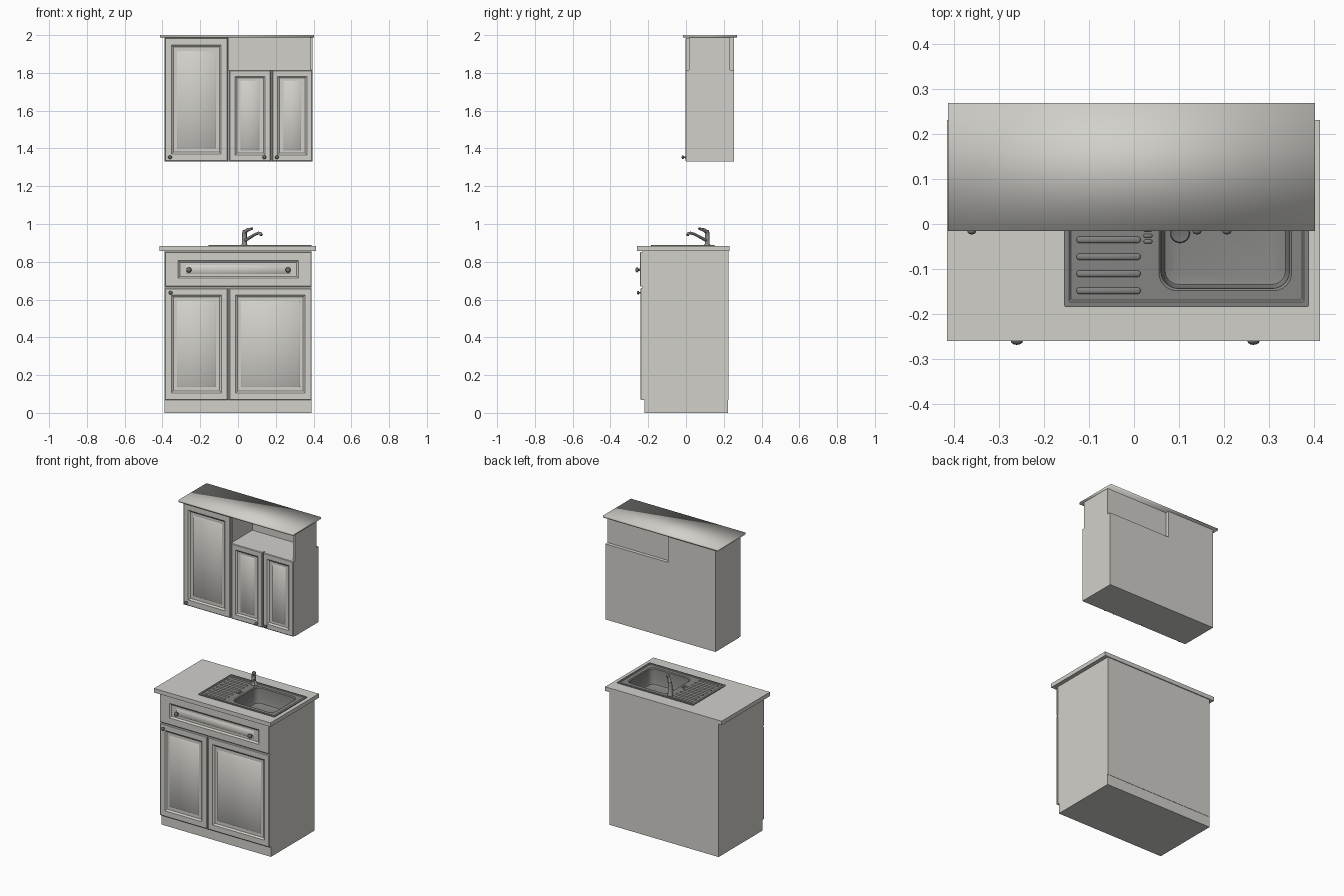
import bpy, math

if "Cube" in bpy.data.objects:
    bpy.data.objects.remove(bpy.data.objects["Cube"])

def material(name, rgb):
    m = bpy.data.materials.new(name)
    m.diffuse_color = (*rgb, 1)
    m.use_nodes = True
    m.node_tree.nodes["Principled BSDF"].inputs["Base Color"].default_value = m.diffuse_color
    return m

CREAM = material("off_white_panel", (0.64, 0.63, 0.59))
STEEL = material("sink_steel", (0.23, 0.23, 0.225))
DARK = material("dark_metal", (0.16, 0.16, 0.16))

def make(name, verts, faces, mat, smooth=None):
    me = bpy.data.meshes.new(name)
    me.from_pydata(verts, [], faces)
    me.materials.append(mat)
    if smooth is not None:
        for p in me.polygons:
            p.use_smooth = True
        me.set_sharp_from_angle(angle=math.radians(smooth))
    ob = bpy.data.objects.new(name, me)
    bpy.context.collection.objects.link(ob)
    return ob

def loft(name, rings, mat, start=True, end=True, smooth=None):
    n = len(rings[0])
    verts = [p for r in rings for p in r]
    faces = []
    for k in range(len(rings) - 1):
        a, b = k * n, (k + 1) * n
        for i in range(n):
            j = (i + 1) % n
            faces.append((a + i, a + j, b + j, b + i))
    if start:
        faces.append(tuple(reversed(range(n))))
    if end:
        faces.append(tuple(range(len(verts) - n, len(verts))))
    return make(name, verts, faces, mat, smooth)

def rect(x0, x1, y0, y1, z):
    return [(x0, y0, z), (x1, y0, z), (x1, y1, z), (x0, y1, z)]

def box(name, x0, x1, y0, y1, z0, z1, mat=CREAM, smooth=None):
    return loft(name, [rect(x0, x1, y0, y1, z0), rect(x0, x1, y0, y1, z1)], mat, smooth=smooth)

def round_rect(x0, x1, y0, y1, r, z, n=6):
    pts = []
    for cx, cy, a0 in ((x0 + r, y0 + r, 180), (x1 - r, y0 + r, 270),
                       (x1 - r, y1 - r, 0), (x0 + r, y1 - r, 90)):
        for i in range(n + 1):
            a = math.radians(a0 + 90 * i / n)
            pts.append((cx + r * math.cos(a), cy + r * math.sin(a), z))
    return pts

def front(name, x0, x1, z0, z1, yb, yf, outer=(.035, .038), inner=(.07, .075)):
    """Framed door: flat frame, groove and raised softly shaded panel."""
    def r(mx, mz, y):
        return [(x0 + mx, y, z0 + mz), (x1 - mx, y, z0 + mz),
                (x1 - mx, y, z1 - mz), (x0 + mx, y, z1 - mz)]
    d = 0.008
    ox, oz = outer
    ix, iz = inner
    loft(name + "_frame", [r(0, 0, yb), r(0, 0, yf + .003), r(.004, .004, yf),
                           r(ox, oz, yf), r(ox + .01, oz + .01, yf + d),
                           r(ix - .007, iz - .007, yf + d)], CREAM, end=False)
    loft(name + "_panel", [r(ix - .007, iz - .007, yf + d), r(ix, iz, yf + .001)],
         CREAM, start=False, smooth=89)

def knob(name, x, y, z, r, length):
    prof = [(0, .5), (.4, .45), (.5, .85), (.65, 1), (.85, .85), (.96, .5), (1, .1)]
    rings = [[(x + r * s * math.cos(a), y - length * t, z + r * s * math.sin(a))
              for a in [2 * math.pi * i / 16 for i in range(16)]] for t, s in prof]
    loft(name, rings, DARK, smooth=50)

def tube(name, pts, depth, mat):
    cu = bpy.data.curves.new(name, 'CURVE')
    cu.dimensions = '3D'
    cu.bevel_depth = depth
    cu.bevel_resolution = 4
    cu.use_fill_caps = True
    sp = cu.splines.new('POLY')
    sp.points.add(len(pts) - 1)
    for p, (x, y, z, r) in zip(sp.points, pts):
        p.co = (x, y, z, 1)
        p.radius = r
    sp.use_smooth = True
    cu.materials.append(mat)
    ob = bpy.data.objects.new(name, cu)
    bpy.context.collection.objects.link(ob)

# base cabinet and worktop
plinth = box("plinth", -.388, .388, -.22, .223, 0, .068)
body = box("base_cabinet", -.388, .388, -.23, .225, .068, .857)
top = box("worktop", -.415, .413, -.26, .231, .857, .883)

# opening for the sink bowl
cutter = box("bowl_cutter", .05, .355, -.153, .117, .76, .95)
cutter.hide_render = True
for ob in (body, top):
    mod = ob.modifiers.new("opening", 'BOOLEAN')
    mod.operation = 'DIFFERENCE'
    mod.solver = 'EXACT'
    mod.object = cutter
bpy.context.view_layer.update()
dg = bpy.context.evaluated_depsgraph_get()
cut = [(ob, bpy.data.meshes.new_from_object(ob.evaluated_get(dg))) for ob in (body, top)]
for ob, me in cut:
    ob.modifiers.clear()
    ob.data = me
bpy.data.objects.remove(cutter)

# base fronts and knobs
front("drawer", -.387, .39, .668, .852, -.228, -.243, (.07, .045), (.12, .075))
front("base_door_left", -.387, -.053, .068, .661, -.228, -.24)
front("base_door_right", -.047, .39, .068, .661, -.228, -.24)
knob("drawer_knob_left", -.26, -.241, .757, .014, .027)
knob("drawer_knob_right", .265, -.241, .757, .014, .027)
knob("base_door_knob", -.357, -.24, .636, .01, .02)

# wall cabinet with an open niche at upper right
YF, YB = .015, .255
box("wall_cabinet_tall", -.388, -.05, YF, YB, 1.33, 1.988)
box("wall_cabinet_low", -.05, .395, YF, YB, 1.33, 1.815)
box("niche_back", -.05, .395, .217, .232, 1.815, 1.988)
box("niche_side", .38, .395, YF, .232, 1.815, 1.988)
box("wall_cabinet_top", -.413, .402, -.016, .269, 1.988, 2.0, smooth=180)
front("wall_door_tall", -.387, -.054, 1.332, 1.985, YF, -.003)
front("wall_door_middle", -.046, .174, 1.332, 1.815, YF, -.003, (.03, .033), (.067, .064))
front("wall_door_right", .18, .394, 1.332, 1.815, YF, -.003, (.03, .033), (.067, .064))
for i, x in enumerate((-.36, .14, .206)):
    knob("wall_door_knob_%d" % (i + 1), x, -.003, 1.353, .01, .02)

# sink: raised rim, sunken drainer and bowl
S = (-.155, .388, -.184, .15)
def sink_ring(m, z, r):
    return round_rect(S[0] + m, S[1] - m, S[2] + m, S[3] - m, r, z)
def bowl_ring(m, z, r):
    return round_rect(.055 + m, .35 - m, -.148 + m, .112 - m, r, z)
loft("sink", [sink_ring(0, .882, .004), sink_ring(0, .888, .004),
              sink_ring(.011, .889, .004), sink_ring(.015, .885, .004),
              bowl_ring(0, .885, .04), bowl_ring(.005, .88, .038),
              bowl_ring(.008, .80, .035), bowl_ring(.014, .786, .03),
              bowl_ring(.03, .78, .02)], STEEL, start=False, smooth=35)

# drainer ridges and small overflow slots
def ridge(name, x0, x1, y, h):
    loft(name, [round_rect(x0, x1, y - h, y + h, h * .98, .884),
                round_rect(x0 + .001, x1 - .001, y - h + .001, y + h - .001, h * .8, .887),
                round_rect(x0 + .004, x1 - .004, y - h * .5, y + h * .5, h * .4, .889)],
         STEEL, start=False, smooth=60)
for i in range(8):
    ridge("drainer_ridge_%d" % (i + 1), -.128, .015, -.148 + .0377 * i, .0075)
for i in range(3):
    ridge("overflow_slot_%d" % (i + 1), .021, .041, -.039 + .013 * i, .0045)

# bowl drain
loft("drain", [round_rect(.08, .124, -.042, .002, .0215, .78),
               round_rect(.082, .122, -.04, 0, .0195, .784),
               round_rect(.09, .114, -.032, -.008, .0115, .781)], DARK, start=False, smooth=40)

# mixer tap: column, diagonal spout and lever
fx, fy = .034, .112
tube("tap_column", [(fx, fy, .884, 1.35), (fx, fy, .892, 1.3), (fx, fy, .894, 1),
                    (fx, fy, .95, 1), (fx + .003, fy - .003, .966, .9)], .0125, STEEL)
tube("tap_spout", [(fx, fy, .91, 1), (fx + .035, fy - .04, .932, .9),
                   (fx + .06, fy - .07, .947, .85), (fx + .075, fy - .088, .952, .9),
                   (fx + .086, fy - .1, .949, 1), (fx + .09, fy - .104, .94, 1)], .0085, STEEL)
tube("tap_lever", [(fx, fy, .955, 1.3), (fx + .015, fy - .015, .968, 1.1),
                   (fx + .042, fy - .045, .976, .7)], .0085, STEEL)
